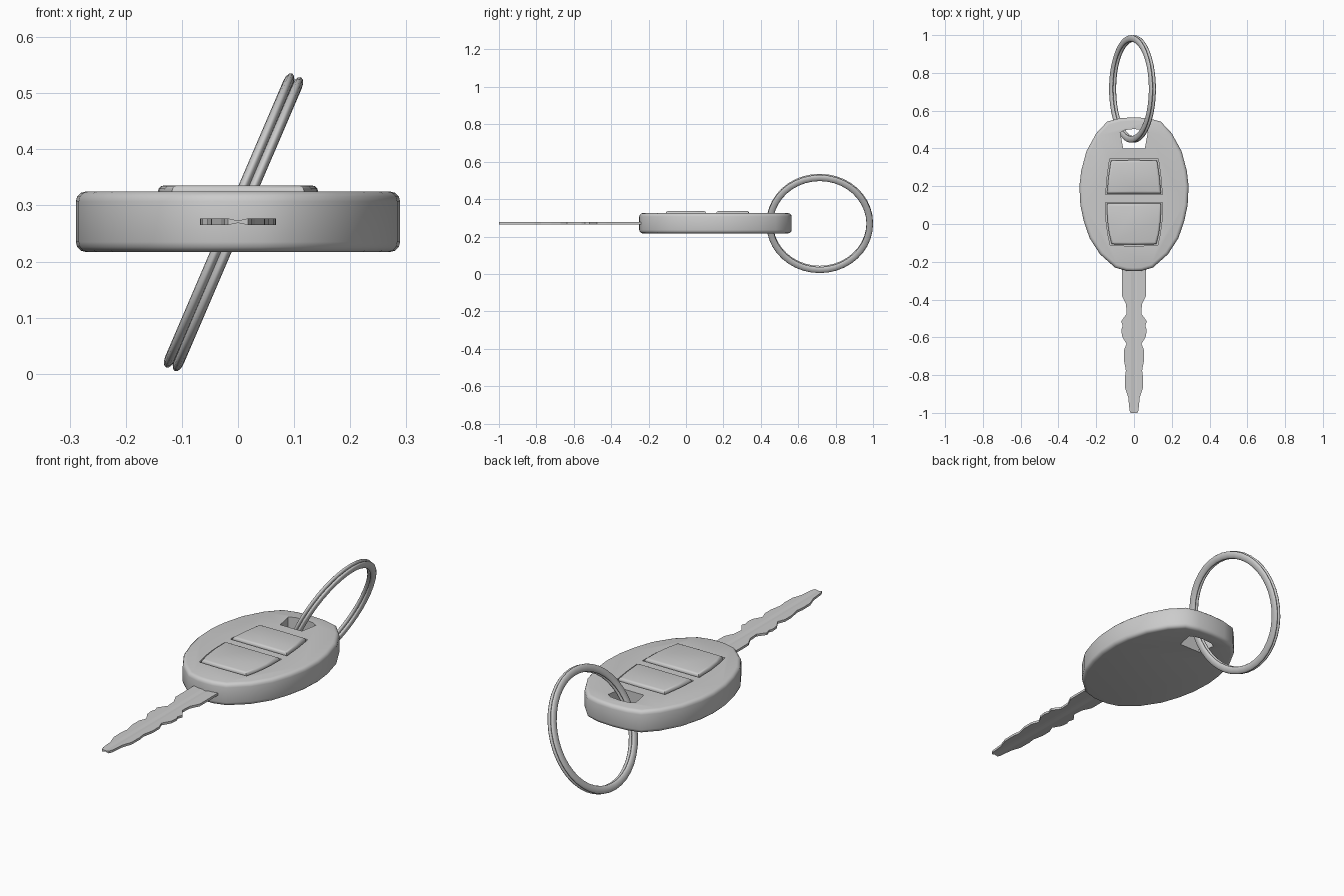
import bpy, bmesh, math
from mathutils import Vector

if "Cube" in bpy.data.objects:
    bpy.data.objects.remove(bpy.data.objects["Cube"])

def finish(bm, name):
    bmesh.ops.recalc_face_normals(bm, faces=bm.faces)
    me = bpy.data.meshes.new(name)
    bm.to_mesh(me)
    bm.free()
    ob = bpy.data.objects.new(name, me)
    bpy.context.collection.objects.link(ob)
    return ob

def smooth(ob, angle=35):
    bpy.ops.object.select_all(action='DESELECT')
    ob.select_set(True)
    bpy.context.view_layer.objects.active = ob
    bpy.ops.object.shade_smooth_by_angle(angle=math.radians(angle))

def mirrored(half):
    """Close a right-hand outline (top to bottom) with its mirror image."""
    return half + [(-x, y) for x, y in reversed(half) if abs(x) > 1e-5]

def prism(name, outline, z0, z1, bevel=0, segs=3, both=True):
    """Extrude an outline in z, rounding the top (and bottom) rim."""
    bm = bmesh.new()
    low = [bm.verts.new((x, y, z0)) for x, y in outline]
    high = [bm.verts.new((x, y, z1)) for x, y in outline]
    n = len(outline)
    bm.faces.new(low[::-1])
    bm.faces.new(high)
    for i in range(n):
        j = (i + 1) % n
        bm.faces.new((low[i], low[j], high[j], high[i]))
    bmesh.ops.recalc_face_normals(bm, faces=bm.faces)
    if bevel:
        rim = [e for e in bm.edges
               if all(v.co.z == high[0].co.z for v in e.verts)
               or (both and all(v.co.z == low[0].co.z for v in e.verts))]
        bmesh.ops.bevel(bm, geom=rim, offset=bevel, segments=segs,
                        profile=0.5, affect='EDGES')
    return finish(bm, name)

def cut(target, cutter):
    mod = target.modifiers.new("cut", 'BOOLEAN')
    mod.operation, mod.solver, mod.object = 'DIFFERENCE', 'EXACT', cutter
    bpy.context.view_layer.objects.active = target
    bpy.ops.object.modifier_apply(modifier=mod.name)
    bpy.data.objects.remove(cutter, do_unlink=True)

def grown(outline, d):
    """Push an outline outward from its bounding centre."""
    cy = (max(p[1] for p in outline) + min(p[1] for p in outline)) / 2
    return [(x + math.copysign(d, x) if abs(x) > 1e-5 else x,
             y + math.copysign(d, y - cy) if abs(y - cy) > 0.05 else y)
            for x, y in outline]

# Fob: faceted egg with rounded rims
fob = prism("fob", mirrored([
    (0, 0.565), (0.075, 0.56), (0.142, 0.542), (0.2, 0.48), (0.252, 0.385),
    (0.28, 0.28), (0.289, 0.2), (0.284, 0.1), (0.266, 0.015), (0.235, -0.075),
    (0.18, -0.16), (0.1, -0.231), (0.04, -0.248), (0, -0.25)]), 0.217, 0.325, 0.018)

# Ring hole through the fob
cut(fob, prism("hole_cutter", mirrored(
    [(0, 0.503), (0.05, 0.497), (0.073, 0.483), (0.057, 0.4), (0, 0.4)]), 0.1, 0.45))

# Buttons seated in shallow recesses
buttons = {
    "upper_button": mirrored([(0, 0.338), (0.122, 0.336), (0.135, 0.25),
                              (0.143, 0.162), (0, 0.162)]),
    "lower_button": mirrored([(0, 0.108), (0.143, 0.108), (0.141, 0.02),
                              (0.132, -0.05), (0.118, -0.107), (0, -0.109)]),
}
for name, outline in buttons.items():
    cut(fob, prism("recess_cutter", grown(outline, 0.007), 0.312, 0.4))
    smooth(prism(name, outline, 0.308, 0.336, 0.012, 3, both=False))
smooth(fob)

# Blade: half widths along its length, grooved down the middle on both faces
stations = [(-0.2, .064), (-0.38, .064), (-0.425, .042), (-0.475, .039),
            (-0.515, .068), (-0.54, .06), (-0.56, .067), (-0.595, .063),
            (-0.635, .04), (-0.67, .054), (-0.72, .054), (-0.775, .043),
            (-0.81, .048), (-0.87, .047), (-0.92, .03), (-0.985, .024), (-1.0, .018)]
bm = bmesh.new()
rings = []
for y, w in stations:
    top = [(-w, .0055), (-.016, .0055), (0, .002), (.016, .0055), (w, .0055)]
    loop = top + [(x, -z) for x, z in reversed(top)]
    rings.append([bm.verts.new((x, y, 0.271 + z)) for x, z in loop])
for a, b in zip(rings, rings[1:]):
    for i in range(10):
        j = (i + 1) % 10
        bm.faces.new((a[i], a[j], b[j], b[i]))
for r in (rings[0], rings[-1]):
    for i in range(4):
        bm.faces.new((r[i], r[i + 1], r[8 - i], r[9 - i]))
finish(bm, "blade")

# Split ring: two flattened coils side by side, leaning
tilt = math.radians(113.2)
axis = Vector((math.sin(tilt), 0, math.cos(tilt)))
for name, side in (("ring_coil_left", -1), ("ring_coil_right", 1)):
    bpy.ops.mesh.primitive_torus_add(
        major_radius=0.2675, minor_radius=0.0175, major_segments=40, minor_segments=12,
        location=Vector((-0.008, 0.715, 0.27)) + axis * 0.0085 * side, rotation=(0, tilt, 0))
    coil = bpy.context.object
    coil.name = name
    coil.scale.z = 0.53
    smooth(coil, 60)
